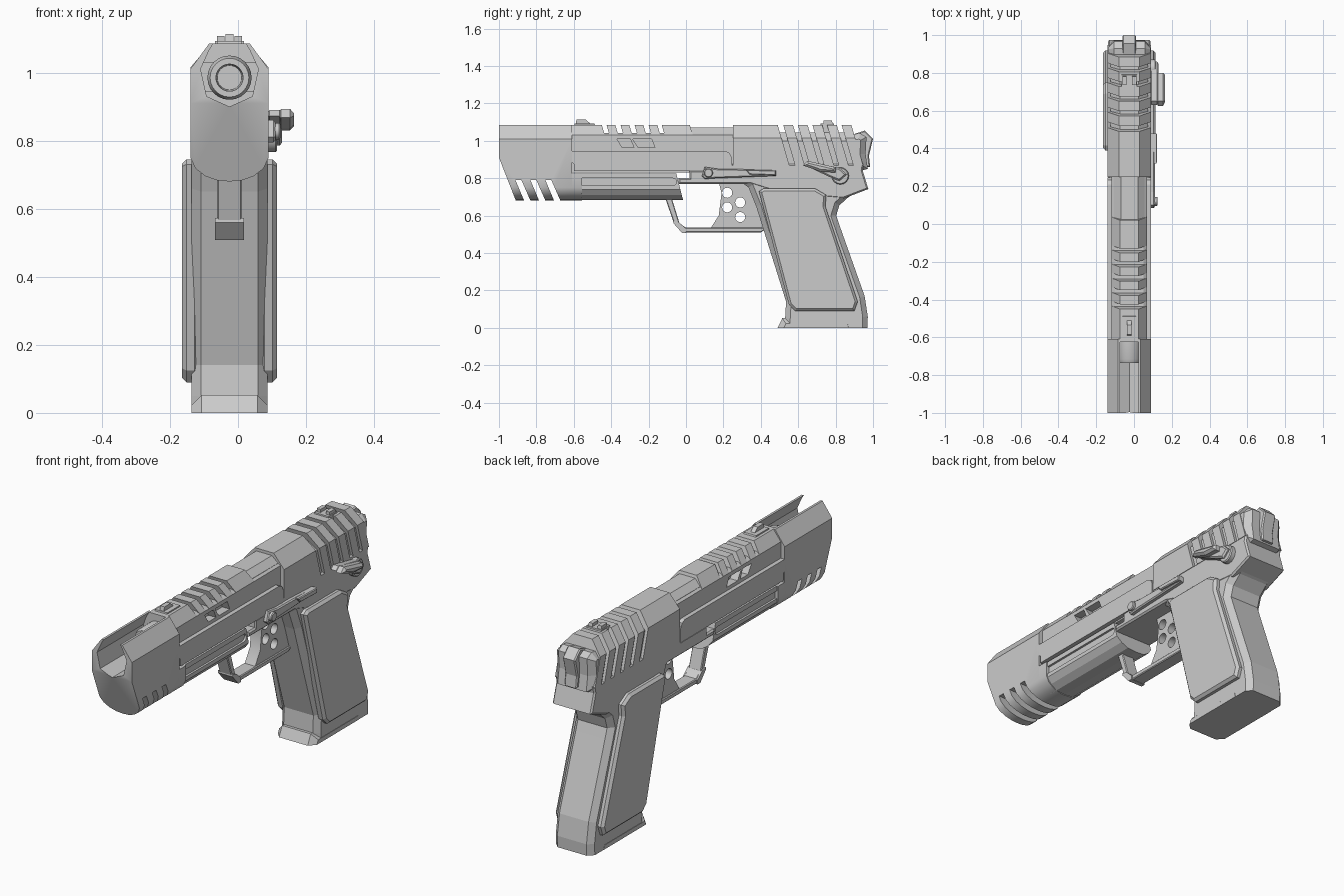
import bpy, bmesh, math

if "Cube" in bpy.data.objects:
    bpy.data.objects.remove(bpy.data.objects["Cube"])

CX = -0.025  # centre plane of the pistol
TOP = 1.085  # top of the slide


def finish(name, bm):
    bmesh.ops.recalc_face_normals(bm, faces=bm.faces)
    me = bpy.data.meshes.new(name)
    bm.to_mesh(me)
    bm.free()
    ob = bpy.data.objects.new(name, me)
    bpy.context.collection.objects.link(ob)
    return ob


def prism(name, pts, x0, x1, chamfer=0.0, skip_below=-1):
    """Side profile (y, z) extruded across x; optional chamfer round both sides."""
    bm = bmesh.new()
    a = [bm.verts.new((CX + x0, y, z)) for y, z in pts]
    b = [bm.verts.new((CX + x1, y, z)) for y, z in pts]
    bm.faces.new(a)
    bm.faces.new(b)
    n = len(pts)
    for i in range(n):
        j = (i + 1) % n
        bm.faces.new((a[i], a[j], b[j], b[i]))
    bmesh.ops.recalc_face_normals(bm, faces=bm.faces)
    if chamfer:
        edges = [e for e in bm.edges
                 if abs(e.verts[0].co.x - e.verts[1].co.x) < 1e-6
                 and max(v.co.z for v in e.verts) > skip_below]
        bmesh.ops.bevel(bm, geom=edges, offset=chamfer, segments=1,
                        affect='EDGES', clamp_overlap=True)
    return finish(name, bm)


def loft(name, half, y0, y1, s0=0.0, s1=0.0):
    """Mirrored half section (x, z) run along y, each end sheared backwards going down."""
    pts = half + [(-x, z) for x, z in reversed(half) if x > 1e-6]
    bm = bmesh.new()
    a = [bm.verts.new((CX + x, y0 + s0 * (TOP - z), z)) for x, z in pts]
    b = [bm.verts.new((CX + x, y1 + s1 * (TOP - z), z)) for x, z in pts]
    bm.faces.new(a)
    bm.faces.new(b)
    n = len(pts)
    for i in range(n):
        j = (i + 1) % n
        bm.faces.new((a[i], a[j], b[j], b[i]))
    return finish(name, bm)


def circle(y, z, r, n=16):
    return [(y + r * math.cos(2 * math.pi * i / n), z + r * math.sin(2 * math.pi * i / n))
            for i in range(n)]


def pill(y0, y1, z0, z1, n=6):
    r, zc = (z1 - z0) / 2, (z0 + z1) / 2
    end = [math.pi * i / n - math.pi / 2 for i in range(n + 1)]
    return ([(y1 - r + r * math.cos(t), zc + r * math.sin(t)) for t in end]
            + [(y0 + r - r * math.cos(t), zc - r * math.sin(t)) for t in end])


def cut(ob, cutters):
    for c in cutters:
        c.hide_render = True
        m = ob.modifiers.new("cut", 'BOOLEAN')
        m.operation, m.object = 'DIFFERENCE', c
    dg = bpy.context.evaluated_depsgraph_get()
    dg.update()
    me = bpy.data.meshes.new_from_object(ob.evaluated_get(dg))
    ob.modifiers.clear()
    ob.data = me
    for c in cutters:
        bpy.data.objects.remove(c)


def smooth(ob, angle=35):
    bpy.ops.object.select_all(action='DESELECT')
    ob.select_set(True)
    bpy.context.view_layer.objects.active = ob
    bpy.ops.object.shade_smooth_by_angle(angle=math.radians(angle))


# Compensator: open-topped trough with slanted nose and side vents
hull = [(0, .68), (.035, .683), (.07, .695), (.1, .718), (.115, .75)]
trough = hull + [(.115, 1.01), (.06, TOP), (.048, TOP), (.06, 1.065),
                 (.085, 1.01), (.067, .93), (0, .90)]
comp = loft("compensator", trough, -1, -.61)
vents = [prism("cutter", [(y - .019, .79), (y + .013, .79), (y + .07, .66), (y + .036, .66)],
               -.2, .2) for y in (-.893, -.813, -.733)]
nose = prism("cutter", [(-1.1, .91), (-1.0, .91), (-.902, .66), (-1.1, .66)], -.2, .2)
cut(comp, vents + [nose])
smooth(comp)
comp_tail = loft("compensator_tail", hull + [(.115, .825)], -.612, -.555)
smooth(comp_tail)

# Dust cover with a pill-shaped groove each side
dust = loft("dust_cover", [(0, .683), (.05, .688), (.085, .71), (.108, .74), (.108, .825)],
            -.6, -.12, 0, .26)
cut(dust, [prism("cutter", pill(-.585, -.05, .76, .8), s * .097, s * .15) for s in (-1, 1)])

# Barrel with bore
bm = bmesh.new()
rings = []
for y, r in ((-.6, .065), (-.715, .065), (-.735, .057), (-.735, .04), (-.65, .036)):
    rings.append([bm.verts.new((CX + x, y, z)) for x, z in circle(0, .985, r, 24)])
for a, b in zip(rings, rings[1:]):
    for i in range(24):
        bm.faces.new((a[i], a[i - 1], b[i - 1], b[i]))
bm.faces.new(rings[-1])
smooth(finish("barrel", bm))

# Front slide: core with two windows per side, top ribs, ejection port block
core = loft("slide_core", [(.093, .83), (.093, 1.03), (.075, 1.042)], -.62, .26)
wins = [prism("cutter", [(a, 1.01), (b, 1.01), (b + .02, .963), (a + .03, .963)],
              s * .05, s * .15) for a, b in ((-.37, -.298), (-.285, -.185)) for s in (-1, 1)]
cut(core, wins)
cap = [(.093, 1.03), (.05, TOP)]
loft("slide_top_front", cap, -.625, -.45, 0, .29)
for i in range(4):
    loft("slide_top_rib", cap, -.425 + .075 * i, -.378 + .075 * i, .29, .29)
loft("slide_top_middle", cap, -.13, .02, .29, .3)
loft("ejection_port_block", [(.08, 1.03), (.08, 1.04), (.045, 1.07)], .0, .27)

# Lower slide rail: wider ledge below the upper slide
prism("slide_rail", [(-.6, .838), (-.6, .875), (-.625, .90), (-.625, .945), (.21, .945),
                     (.232, .935), (.245, .91), (.245, .838)], -.115, .115)

# Rear slide with slanted serrations
wide = [(.115, .868), (.115, 1.015), (.055, TOP)]
loft("slide_rear", wide, .25, .49, 0, .29)
loft("slide_rear_core", [(.1, .86), (.1, 1.0), (.05, 1.045)], .4, .87, .29, .29)
for i in range(5):
    loft("serration", wide, .52 + .078 * i, .572 + .078 * i, .29, .29)

# Back plate and hammer
prism("back_plate", [(.86, 1.03), (.93, 1.04), (.965, 1.02), (.96, .93), (.972, .85), (.9, .83)],
      -.112, .112, .03)
prism("hammer", [(.88, 1.03), (.955, 1.055), (1.0, 1.01), (.978, .92), (.985, .86), (.9, .86)],
      -.036, .036, .006)

# Sights
prism("rear_sight_base", [(.715, 1.03), (.72, 1.092), (.79, 1.092), (.8, 1.03)], -.042, .042)
for s in (-1, 1):
    prism("rear_sight_post", [(.735, 1.08), (.735, 1.108), (.78, 1.108), (.787, 1.08)],
          s * .026 - .011, s * .026 + .011)
prism("front_sight_base", [(-.6, 1.07), (-.595, 1.092), (-.49, 1.092), (-.48, 1.07)], -.035, .035)
prism("front_sight_blade", [(-.592, 1.08), (-.585, 1.113), (-.535, 1.113), (-.51, 1.09),
                            (-.51, 1.08)], -.012, .012)

# Frame and grip
prism("frame", [(-.04, .77), (.34, .77), (.5, .72), (.84, .69), (.975, .742), (.945, .84),
                (.95, .875), (.24, .875), (.235, .842), (.02, .842), (.02, .80), (-.04, .80)],
      -.113, .113, .008)
grip = [(.28, .79), (.335, .75), (.375, .65), (.535, .14), (.53, .05), (.53, .0), (.97, .0),
        (.972, .06), (.955, .17), (.82, .55), (.803, .6), (.82, .655), (.87, .70), (.93, .73),
        (.93, .82), (.5, .84)]
prism("grip", grip, -.111, .111, .042, .01)
prism("magazine_base", [(.49, 0), (.515, .052), (.885, .052), (.9, 0)], -.112, .112, .03, .01)

# Grip panels, raised each side with an inner face
panel = [(.39, .73), (.415, .745), (.69, .745), (.75, .71), (.745, .65), (.918, .14),
         (.90, .09), (.585, .09), (.55, .125)]
for s in (-1, 1):
    prism("grip_panel", panel, s * .09, s * .14, .013)

# Trigger guard
guard = [(-.11, .69), (-.065, .56), (-.02, .51), (.40, .51), (.44, .535), (.13, .535), (0, .535),
         (-.035, .56), (-.075, .69)]
prism("trigger_guard", guard, -.036, .036, .004)
prism("guard_front_block", [(-.067, .572), (-.068, .56), (-.022, .508), (.0, .508), (.0, .53),
                            (-.035, .562)], -.042, .042)

# Trigger with lightening holes
trigger = prism("trigger", [(.175, .78), (.19, .72), (.175, .6), (.13, .53), (.44, .53),
                            (.36, .72), (.33, .78)], -.03, .03)
cut(trigger, [prism("cutter", circle(y, z, .027), -.1, .1)
              for y, z in ((.22, .722), (.22, .644), (.29, .67), (.29, .592))])
smooth(trigger)

# Slide stop on the right side
prism("slide_stop_bar", [(.085, .81), (.1, .86), (.17, .85), (.3, .848), (.48, .84), (.48, .812),
                         (.3, .805), (.16, .80), (.1, .795)], .105, .135, .006)
smooth(prism("slide_stop_pin", circle(.12, .828, .024), .1, .15, .004))
prism("slide_stop_pad", [(.32, .845), (.48, .842), (.48, .815), (.34, .82)], .12, .147, .004)

# Safety lever on the right side
smooth(prism("safety_hub", circle(.825, .812, .046), .1, .14, .005))
prism("safety_arm", [(.63, .872), (.65, .89), (.82, .855), (.86, .82), (.82, .785), (.76, .81)],
      .11, .155, .008)
prism("safety_thumb_pad", [(.625, .868), (.65, .893), (.80, .858), (.80, .83), (.72, .835)],
      .14, .19, .012)
